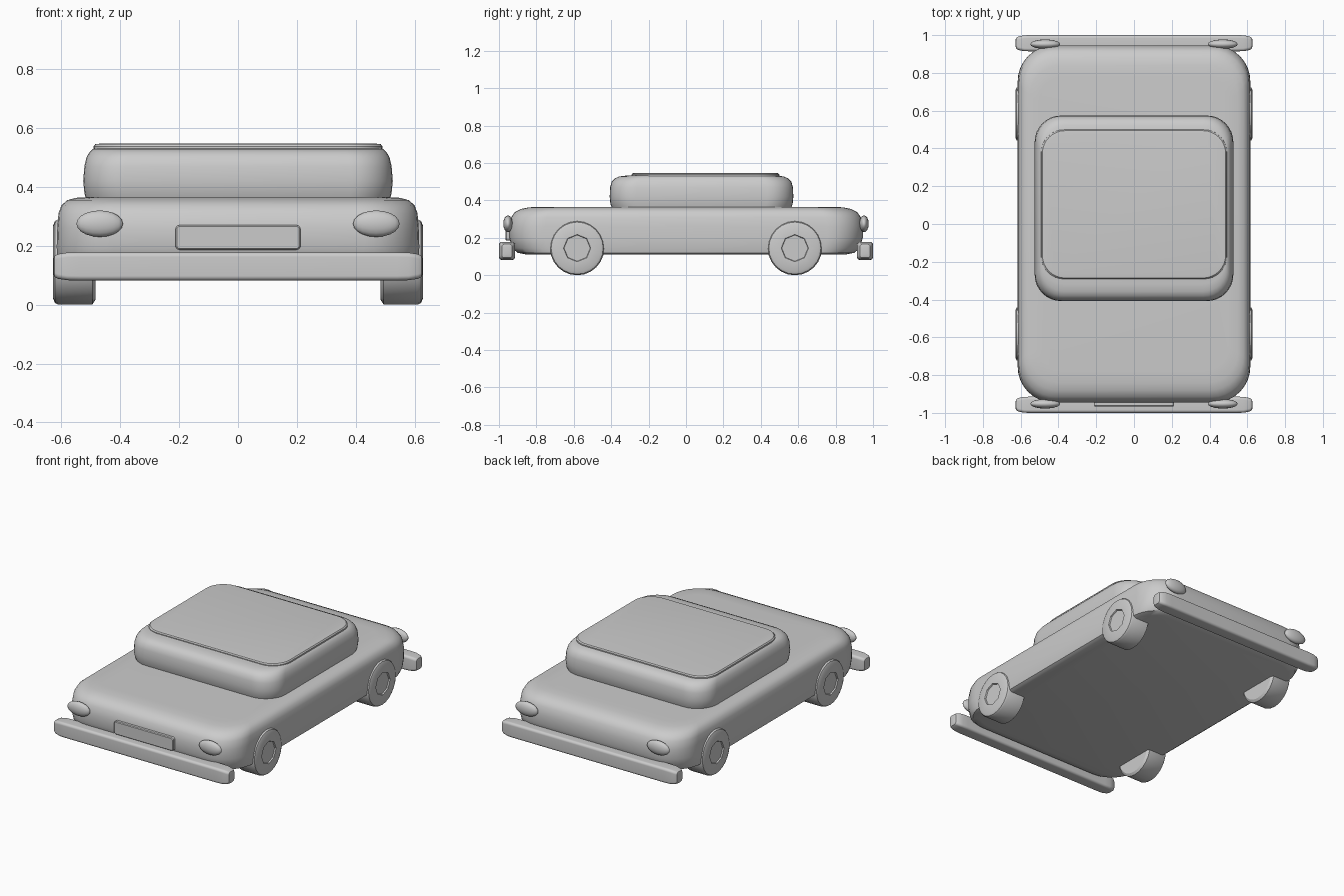
import bpy, bmesh, math
from mathutils import Matrix, Vector

if "Cube" in bpy.data.objects:
    bpy.data.objects.remove(bpy.data.objects["Cube"])

grey = bpy.data.materials.new("plain grey")
grey.use_nodes = True
grey.diffuse_color = (0.6, 0.6, 0.6, 1)
grey.node_tree.nodes["Principled BSDF"].inputs["Base Color"].default_value = (0.6, 0.6, 0.6, 1)


def finish(name, bm, angle=35):
    bmesh.ops.recalc_face_normals(bm, faces=bm.faces)
    mesh = bpy.data.meshes.new(name)
    bm.to_mesh(mesh)
    bm.free()
    obj = bpy.data.objects.new(name, mesh)
    bpy.context.collection.objects.link(obj)
    mesh.materials.append(grey)
    bpy.ops.object.select_all(action='DESELECT')
    obj.select_set(True)
    bpy.context.view_layer.objects.active = obj
    bpy.ops.object.shade_smooth_by_angle(angle=math.radians(angle))
    return obj


def rounded_rect(hx, hy, r, steps=8):
    """Outline of a rectangle with rounded corners."""
    pts = []
    for q, (sx, sy) in enumerate([(1, 1), (-1, 1), (-1, -1), (1, -1)]):
        for i in range(steps + 1):
            a = math.pi / 2 * (q + i / steps)
            pts.append((sx * (hx - r) + r * math.cos(a), sy * (hy - r) + r * math.sin(a)))
    return pts


def loft(name, rings, matrix=Matrix(), angle=35):
    """Skin stacked rounded rectangles: (height, half x, half y, corner radius)."""
    bm = bmesh.new()
    loops = [[bm.verts.new(matrix @ Vector((x, y, z))) for x, y in rounded_rect(hx, hy, r)]
             for z, hx, hy, r in rings]
    for low, high in zip(loops, loops[1:]):
        n = len(low)
        for i in range(n):
            j = (i + 1) % n
            bm.faces.new((low[i], low[j], high[j], high[i]))
    bm.faces.new(loops[0])
    bm.faces.new(loops[-1])
    return finish(name, bm, angle)


# Lower body and cabin
loft("body", [(0.11, 0.595, 0.85, 0.17), (0.12, 0.61, 0.90, 0.18), (0.145, 0.615, 0.93, 0.19),
              (0.20, 0.616, 0.945, 0.19), (0.26, 0.614, 0.946, 0.19), (0.31, 0.61, 0.935, 0.19),
              (0.338, 0.60, 0.915, 0.19), (0.355, 0.58, 0.88, 0.18), (0.363, 0.55, 0.84, 0.16),
              (0.366, 0.50, 0.78, 0.13)])
loft("cabin", [(0.35, 0.515, 0.475, 0.14), (0.38, 0.522, 0.487, 0.14), (0.42, 0.526, 0.491, 0.14),
               (0.47, 0.522, 0.489, 0.14), (0.50, 0.515, 0.48, 0.14), (0.518, 0.505, 0.463, 0.14),
               (0.528, 0.495, 0.44, 0.13), (0.533, 0.485, 0.40, 0.12)],
     Matrix.Translation((0, 0.083, 0)))
loft("roof_panel", [(0.525, 0.492, 0.395, 0.12), (0.538, 0.491, 0.395, 0.12),
                    (0.545, 0.485, 0.39, 0.12), (0.547, 0.47, 0.375, 0.11)],
     Matrix.Translation((0, 0.104, 0)))

# Bumpers, lofted from side to side
turn = Matrix.Rotation(math.pi / 2, 4, 'Y')
half = [(0.627, 0.025, 0.018, 0.012), (0.624, 0.036, 0.028, 0.015), (0.612, 0.042, 0.036, 0.016),
        (0.58, 0.047, 0.042, 0.016), (0.54, 0.048, 0.043, 0.016)]
bumper = half + [(-x, a, b, r) for x, a, b, r in reversed(half)]
for end, sy in (("front", -1), ("rear", 1)):
    loft(end + "_bumper", bumper, Matrix.Translation((0, sy * 0.957, 0.13)) @ turn)

# Number plate panel on the front
loft("front_plate", [(0.90, 0.212, 0.042, 0.014), (0.960, 0.212, 0.042, 0.014),
                     (0.965, 0.208, 0.038, 0.012)],
     Matrix.Translation((0, 0, 0.228)) @ Matrix.Rotation(math.pi / 2, 4, 'X'))


def wheel(name, sx, y):
    """Turned tyre with a shallow eight-sided hub recess."""
    bm = bmesh.new()
    n = 24
    loops = []
    for x, r in [(0.485, 0.13), (0.495, 0.145), (0.61, 0.145), (0.622, 0.139), (0.628, 0.125)]:
        loops.append([bm.verts.new((sx * x, y + r * math.cos(math.tau * i / n),
                                    0.145 + r * math.sin(math.tau * i / n))) for i in range(n)])
    # Octagonal rim, sampled with the same number of points as the tyre
    corners = [Vector((math.cos(math.tau * i / 8), math.sin(math.tau * i / 8))) for i in range(8)]
    for x, r in [(0.628, 0.073), (0.620, 0.070)]:
        ring = []
        for i in range(n):
            k, part = divmod(i, 3)
            p = corners[k].lerp(corners[(k + 1) % 8], part / 3) * r
            ring.append(bm.verts.new((sx * x, y + p.x, 0.145 + p.y)))
        loops.append(ring)
    for a, b in zip(loops, loops[1:]):
        for i in range(n):
            j = (i + 1) % n
            bm.faces.new((a[i], a[j], b[j], b[i]))
    bm.faces.new(loops[0])
    bm.faces.new(loops[-1])
    finish(name, bm, 30)


def lamp(name, x, y):
    bm = bmesh.new()
    bmesh.ops.create_uvsphere(bm, u_segments=16, v_segments=10, radius=1)
    shape = Matrix.Translation((x, y, 0.275)) @ Matrix.Diagonal((0.079, 0.025, 0.045, 1))
    # Sphere poles point sideways so the lens tapers toward its ends
    bmesh.ops.transform(bm, matrix=shape @ turn, verts=bm.verts)
    finish(name, bm, 60)


for side, sx in (("left", 1), ("right", -1)):
    for end, sy in (("front", -1), ("rear", 1)):
        wheel(f"{end}_{side}_wheel", sx, sy * 0.582)
        lamp(f"{end}_{side}_light", sx * 0.47, sy * 0.952)
